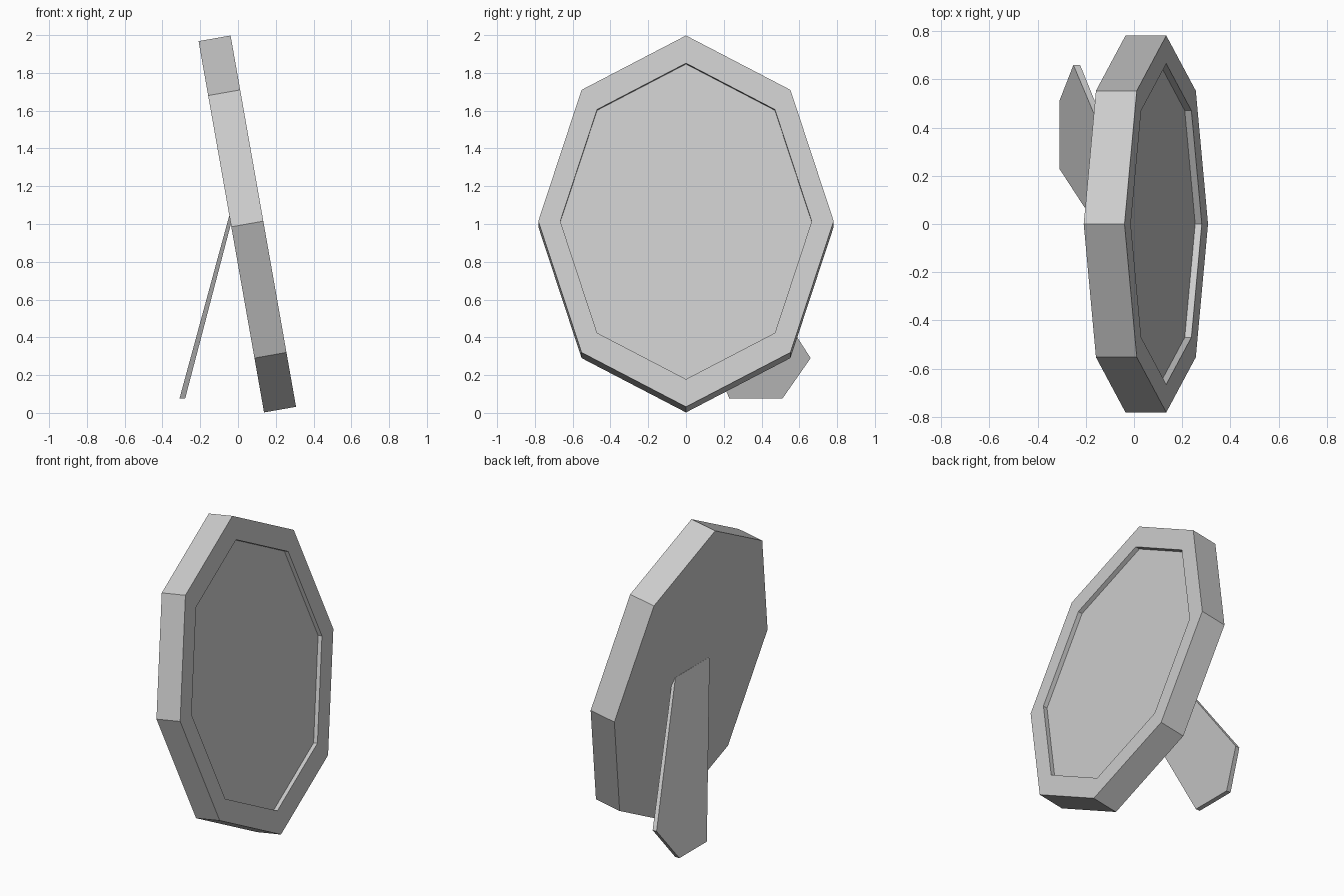
import bpy, bmesh, math
from mathutils import Matrix, Vector

if "Cube" in bpy.data.objects:
    bpy.data.objects.remove(bpy.data.objects["Cube"])


def finish(name, bm):
    bmesh.ops.recalc_face_normals(bm, faces=bm.faces)
    mesh = bpy.data.meshes.new(name)
    bm.to_mesh(mesh)
    bm.free()
    obj = bpy.data.objects.new(name, mesh)
    bpy.context.collection.objects.link(obj)
    return obj


# Octagonal frame with recessed panel: local x is the face normal, z runs up the frame
HALF_W, HALF_H, THICK = 0.782, 0.998, 0.172
INNER, RECESS = 0.851, 0.028
bm = bmesh.new()


def ring(x, scale):
    return [bm.verts.new((x, HALF_W * scale * math.sin(a), HALF_H * scale * math.cos(a)))
            for a in (i * math.tau / 8 for i in range(8))]


rings = [ring(-THICK, 1), ring(0, 1), ring(0, INNER), ring(-RECESS, INNER)]
bm.faces.new(rings[0])
bm.faces.new(rings[-1])
for a, b in zip(rings, rings[1:]):
    for i in range(8):
        j = (i + 1) % 8
        bm.faces.new((a[i], a[j], b[j], b[i]))
frame = finish("tilted_frame", bm)
frame.matrix_world = Matrix.Translation((0.134, 0, 1.015)) @ Matrix.Rotation(math.radians(-10), 4, 'Y')

# Rear stand: skewed five-sided leg leaning from the frame's back
profile = [(-0.175, 1.043), (0.175, 1.043), (0.66, 0.29), (0.51, 0.075), (0.23, 0.075)]
bm = bmesh.new()


def outer_x(z):
    return -0.31 + (z - 0.075) * 0.272


def gap(z):
    return 0.03 - (z - 0.075) * 0.01


outer = [bm.verts.new((outer_x(z), y, z)) for y, z in profile]
inner = [bm.verts.new((outer_x(z) + gap(z), y, z)) for y, z in profile]
bm.faces.new(outer)
bm.faces.new(inner)
for i in range(5):
    j = (i + 1) % 5
    bm.faces.new((outer[i], outer[j], inner[j], inner[i]))
finish("rear_stand", bm)
